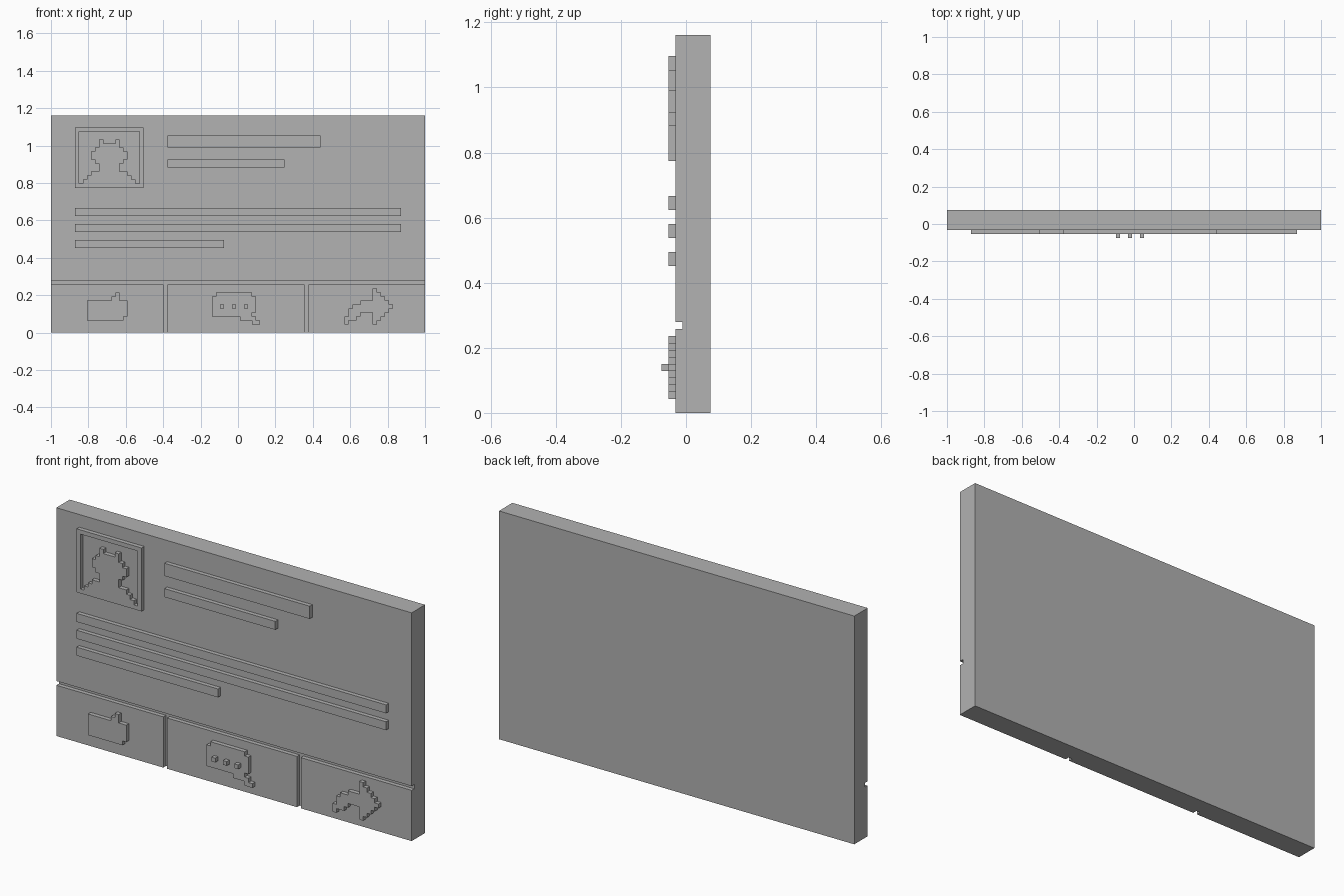
import bpy
import bmesh

cube = bpy.data.objects.get("Cube")
if cube:
    bpy.data.objects.remove(cube, do_unlink=True)

# Everything sits on a square grid: 93 cells wide, 54 high
WIDE, HIGH = 93, 54
U = 2 / WIDE
FRONT = -1.5      # front face of the panels, in cells
BACK = 3.5

grey = bpy.data.materials.new("mid_grey")
grey.use_nodes = True
colour = (0.445, 0.445, 0.445, 1)
grey.diffuse_color = colour
grey.node_tree.nodes["Principled BSDF"].inputs["Base Color"].default_value = colour


def sheet(bm, cells, xs, zs, y):
    """Flat sheet of joined quads for the chosen cells of a grid."""
    verts = {}

    def vert(i, j):
        if (i, j) not in verts:
            verts[i, j] = bm.verts.new(((xs[i] - WIDE / 2) * U, y * U, zs[j] * U))
        return verts[i, j]

    return [bm.faces.new([vert(i, j), vert(i + 1, j), vert(i + 1, j + 1), vert(i, j + 1)])
            for i, j in sorted(cells)]


def extrude(bm, faces, depth):
    """Push faces towards the front and return the new front faces."""
    new = bmesh.ops.extrude_face_region(bm, geom=faces)["geom"]
    moved = [g for g in new if isinstance(g, bmesh.types.BMVert)]
    bmesh.ops.translate(bm, verts=moved, vec=(0, -depth * U, 0))
    return [g for g in new if isinstance(g, bmesh.types.BMFace)]


def finish(bm, name):
    bmesh.ops.dissolve_limit(bm, angle_limit=0.01, verts=bm.verts[:], edges=bm.edges[:])
    bmesh.ops.recalc_face_normals(bm, faces=bm.faces[:])
    mesh = bpy.data.meshes.new(name)
    bm.to_mesh(mesh)
    bm.free()
    mesh.materials.append(grey)
    bpy.context.collection.objects.link(bpy.data.objects.new(name, mesh))


def span(z0, z1, x0, x1):
    return {(x, z) for x in range(x0, x1) for z in range(z0, z1)}


def relief(name, cells, y=FRONT):
    """One-cell-thick raised shape."""
    bm = bmesh.new()
    extrude(bm, sheet(bm, cells, range(WIDE + 1), range(HIGH + 1), y), 1)
    finish(bm, name)


def shape(*spans):
    return set().union(*(span(*s) for s in spans))


# Board with sunken grooves between the main area and three buttons
bm = bmesh.new()
xs, zs = (0, 28, 29, 63, 64, WIDE), (0, 12, 13, HIGH)
cells = {(i, j) for i in range(5) for j in range(3)}
fronts = extrude(bm, sheet(bm, cells, xs, zs, BACK), BACK - FRONT - 1)
panels = []
for f in fronts:
    c = f.calc_center_median() / U
    x = c.x + WIDE / 2
    in_row = 12 < c.z < 13
    in_column = c.z < 12 and (28 < x < 29 or 63 < x < 64)
    if not (in_row or in_column):
        panels.append(f)
extrude(bm, panels, 1)
finish(bm, "board")

# Portrait frame joined to the bust silhouette
frame = span(36, 51, 6, 23) - span(37, 50, 7, 22)
bust = shape((37, 38, 8, 21), (38, 39, 9, 20), (39, 40, 10, 19), (40, 42, 12, 17),
             (42, 43, 11, 18), (43, 45, 10, 19), (45, 46, 11, 18), (46, 47, 12, 17),
             (47, 48, 12, 13), (47, 48, 16, 17))
relief("portrait_frame", frame | bust)

# Heading and text bars
for name, bar in {
    "heading_bar": (46, 49, 29, 67),
    "subheading_bar": (41, 43, 29, 58),
    "upper_text_bar": (29, 31, 6, 87),
    "middle_text_bar": (25, 27, 6, 87),
    "lower_text_bar": (21, 23, 6, 43),
}.items():
    relief(name, span(*bar))

# Thumb button icon
relief("thumb_icon", shape((3, 4, 9, 18), (4, 8, 9, 19), (8, 9, 15, 17), (9, 10, 16, 17)))

# Speech bubble icon with three raised dots
relief("speech_bubble_icon", shape((2, 3, 50, 52), (3, 4, 47, 51), (4, 5, 40, 50),
                                   (5, 9, 40, 51), (9, 10, 41, 50)))
for i in range(3):
    x = 42 + 3 * i
    relief(f"bubble_dot_{i + 1}", span(6, 7, x, x + 1), FRONT - 1)

# Curved arrow icon: triangular head plus bent tail
head = shape(*((z, z + 1, 80, 85 - abs(z - 6)) for z in range(2, 11)))
tail = shape((2, 3, 73, 74), (3, 4, 73, 76), (4, 5, 74, 77),
             (5, 6, 74, 80), (6, 7, 75, 80), (7, 8, 77, 80))
relief("arrow_icon", head | tail)
